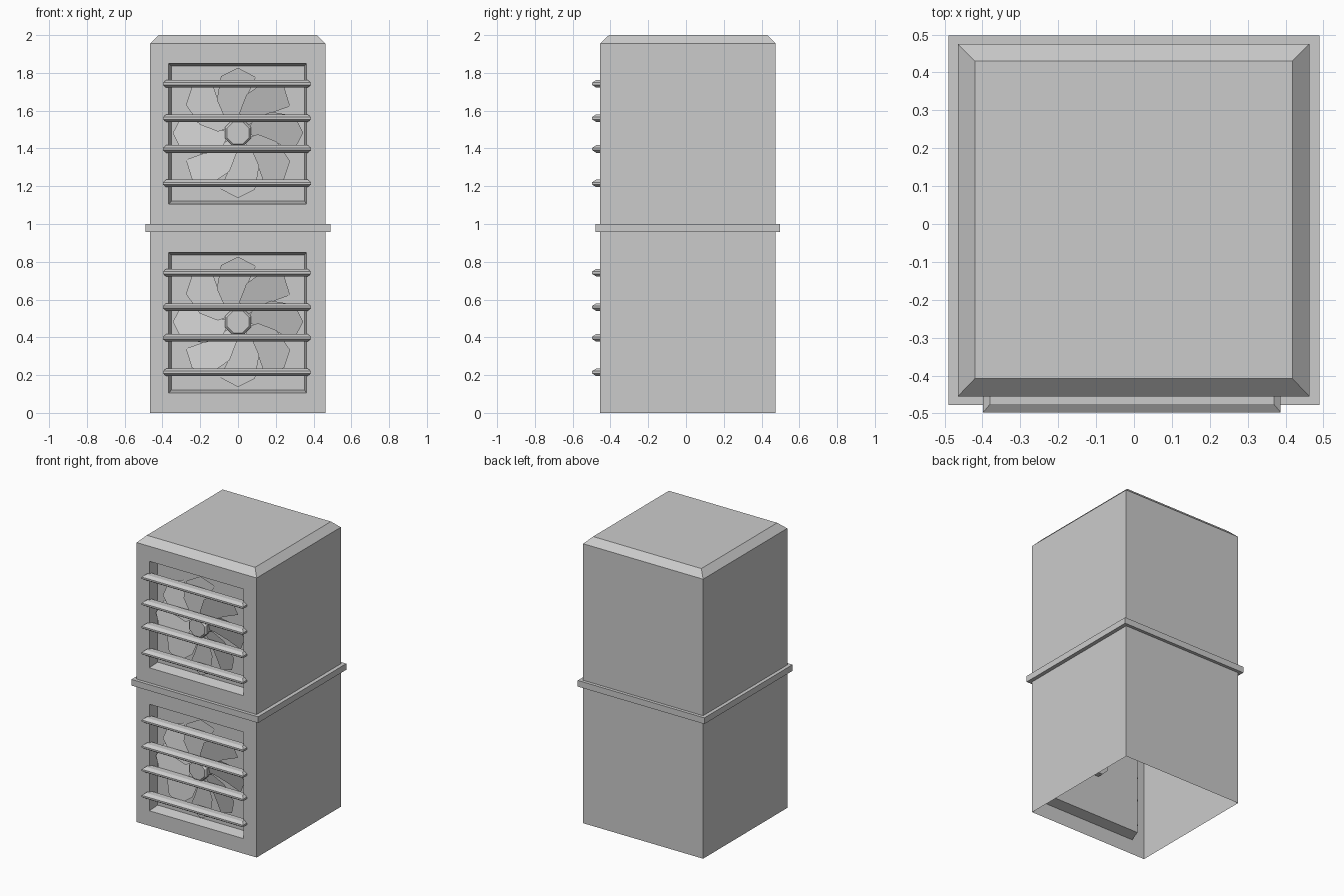
import bpy, bmesh, math
from mathutils import Matrix

cube = bpy.data.objects.get("Cube")
if cube:
    bpy.data.objects.remove(cube, do_unlink=True)

grey = bpy.data.materials.new("light_grey")
grey.use_nodes = True
COL = (0.6, 0.6, 0.6, 1)
grey.diffuse_color = COL
grey.node_tree.nodes["Principled BSDF"].inputs["Base Color"].default_value = COL

# Extents of the casing
X0, X1, Y0, Y1 = -0.465, 0.463, -0.455, 0.475


def finish(name, bm):
    bmesh.ops.recalc_face_normals(bm, faces=bm.faces)
    me = bpy.data.meshes.new(name)
    bm.to_mesh(me)
    bm.free()
    me.materials.append(grey)
    ob = bpy.data.objects.new(name, me)
    bpy.context.collection.objects.link(ob)
    return ob


def flat_loop(bm, x0, x1, y0, y1, z):
    return [bm.verts.new(p) for p in ((x0, y0, z), (x1, y0, z), (x1, y1, z), (x0, y1, z))]


def front_loop(bm, x0, x1, z0, z1, y):
    return [bm.verts.new(p) for p in ((x0, y, z0), (x1, y, z0), (x1, y, z1), (x0, y, z1))]


def ring(bm, a, b):
    n = len(a)
    for i in range(n):
        j = (i + 1) % n
        bm.faces.new((a[i], a[j], b[j], b[i]))


def casing(name, z, top, bevelled):
    """Bottomless shell with a recessed fan opening in the front."""
    bm = bmesh.new()
    low = flat_loop(bm, X0, X1, Y0, Y1, z)
    high = flat_loop(bm, X0, X1, Y0, Y1, top)
    for i in (1, 2, 3):
        j = (i + 1) % 4
        bm.faces.new((low[i], low[j], high[j], high[i]))
    # front wall around the opening, then the tapered recess and its back
    outer = [low[0], low[1], high[1], high[0]]
    rim = front_loop(bm, -0.367, 0.362, z + 0.105, z + 0.85, Y0)
    back = front_loop(bm, -0.352, 0.352, z + 0.122, z + 0.836, -0.385)
    ring(bm, outer, rim)
    ring(bm, rim, back)
    bm.faces.new(back)
    if bevelled:
        cap = flat_loop(bm, -0.42, 0.418, -0.408, 0.43, 2.0)
        ring(bm, high, cap)
        bm.faces.new(cap)
    return finish(name, bm)


def collar():
    bm = bmesh.new()
    a = flat_loop(bm, -0.49, 0.49, -0.478, 0.497, 0.957)
    b = flat_loop(bm, -0.49, 0.49, -0.478, 0.497, 1.0)
    ring(bm, a, b)
    bm.faces.new(a)
    bm.faces.new(b)
    return finish("middle_collar", bm)


def grille_bar(name, z):
    """Long bar with sloped edges all round."""
    bm = bmesh.new()
    loops = []
    for inset, dz in ((0.018, -0.02), (0, -0.006), (0, 0.006), (0.018, 0.02)):
        loops.append(flat_loop(bm, -0.398 + inset, 0.387 - inset,
                               -0.497 + inset * 1.2, -0.436, z + dz))
    for a, b in zip(loops, loops[1:]):
        ring(bm, a, b)
    bm.faces.new(loops[0])
    bm.faces.new(loops[-1])
    return finish(name, bm)


def fan_hub(name, z):
    bm = bmesh.new()
    loops = []
    for r, y in ((0.063, -0.455), (0.075, -0.443), (0.075, -0.345)):
        loops.append([bm.verts.new((r * math.cos((k + 0.5) * math.pi / 4), y,
                                    z + r * math.sin((k + 0.5) * math.pi / 4)))
                      for k in range(8)])
    ring(bm, loops[0], loops[1])
    ring(bm, loops[1], loops[2])
    bm.faces.new(loops[0])
    bm.faces.new(loops[2])
    return finish(name, bm)


# Blade outline: sideways and outward from the hub centre
BLADE = [(0.01, 0.06), (0.018, 0.11), (0.05, 0.2), (0.095, 0.295), (0.0, 0.345),
         (-0.09, 0.3), (-0.112, 0.175), (-0.07, 0.08), (-0.03, 0.06)]


def fan_blades(name, z):
    bm = bmesh.new()
    for k in range(8):
        turn = Matrix.Translation((0, -0.415, z)) @ Matrix.Rotation(k * math.pi / 4, 4, 'Y')
        # pitched blade: one side sits deeper than the other
        bm.faces.new([bm.verts.new(turn @ Matrix.Translation((x, x * 0.24, r)).translation)
                      for x, r in BLADE])
    return finish(name, bm)


casing("lower_casing", 0.0, 0.957, False)
casing("upper_casing", 1.0, 1.955, True)
collar()

for label, base in (("lower", 0.0), ("upper", 1.0)):
    fan_hub(label + "_fan_hub", base + 0.482)
    fan_blades(label + "_fan_blades", base + 0.482)
    for n, h in enumerate((0.215, 0.397, 0.56, 0.742)):
        grille_bar(f"{label}_grille_bar_{n + 1}", base + h)
